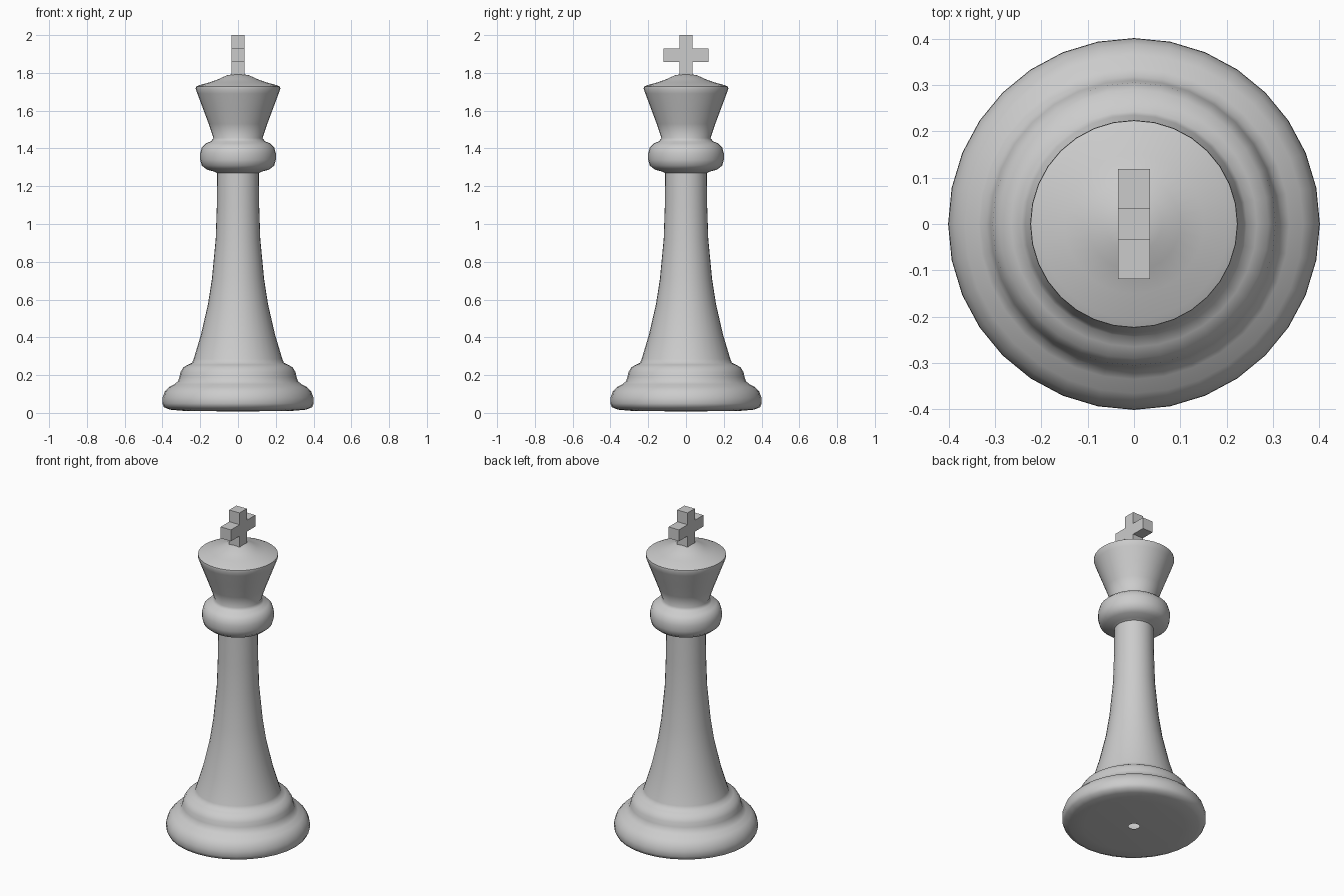
import bpy
import bmesh
from math import radians, tau
from mathutils import Matrix, Vector

cube = bpy.data.objects.get("Cube")
if cube:
    bpy.data.objects.remove(cube, do_unlink=True)

SIDES = 32
GREY = (0.6, 0.6, 0.6, 1)

mat = bpy.data.materials.new("plain grey")
mat.use_nodes = True
mat.diffuse_color = GREY
mat.node_tree.nodes["Principled BSDF"].inputs["Base Color"].default_value = GREY


def add_object(name, bm, angle):
    mesh = bpy.data.meshes.new(name)
    bmesh.ops.recalc_face_normals(bm, faces=bm.faces)
    bm.to_mesh(mesh)
    bm.free()
    mesh.materials.append(mat)
    obj = bpy.data.objects.new(name, mesh)
    bpy.context.collection.objects.link(obj)
    bpy.ops.object.select_all(action='DESELECT')
    obj.select_set(True)
    bpy.context.view_layer.objects.active = obj
    bpy.ops.object.shade_smooth_by_angle(angle=radians(angle))
    return obj


# Turned body: (radius, height) from the small hole underneath to the crown top
profile = [
    (.03, .008), (.28, .01), (.36, .017), (.392, .03), (.401, .05), (.4, .08),
    (.388, .112), (.365, .137), (.335, .152), (.318, .168), (.31, .19),
    (.305, .215), (.29, .24), (.265, .255), (.243, .265), (.235, .285),
    (.196, .415), (.159, .575), (.138, .71), (.118, .92), (.112, 1.1),
    (.11, 1.27), (.125, 1.277), (.165, 1.288), (.192, 1.31), (.2, 1.34), (.2, 1.375),
    (.191, 1.407), (.17, 1.427), (.142, 1.438), (.13, 1.455),
    (.155, 1.53), (.185, 1.61), (.215, 1.69), (.224, 1.715), (.223, 1.727),
    (.205, 1.735), (.15, 1.75), (.1, 1.768), (.06, 1.787), (.025, 1.793), (.0, 1.794),
]
bm = bmesh.new()
verts = [bm.verts.new((r, 0, z)) for r, z in profile]
edges = [bm.edges.new(pair) for pair in zip(verts, verts[1:])]
bmesh.ops.spin(bm, geom=verts + edges, cent=(0, 0, 0), axis=(0, 0, 1),
               angle=tau, steps=SIDES, use_merge=True)
bmesh.ops.remove_doubles(bm, verts=bm.verts, dist=.0005)
add_object("turned_body", bm, 60)

# Cross on top: a central block with its faces extruded into arms
HALF = .035
bm = bmesh.new()
bmesh.ops.create_cube(bm, size=2 * HALF, matrix=Matrix.Translation((0, 0, 1.893)))
for direction, length in (((0, 1, 0), .084), ((0, -1, 0), .084),
                          ((0, 0, 1), .072), ((0, 0, -1), .08)):
    d = Vector(direction)
    bm.normal_update()
    face = max(bm.faces, key=lambda f: f.normal.dot(d))
    new = bmesh.ops.extrude_discrete_faces(bm, faces=[face])["faces"][0]
    arm = bmesh.ops.extrude_face_region(bm, geom=[new])
    bmesh.ops.translate(bm, vec=d * length,
                        verts=[v for v in arm["geom"] if isinstance(v, bmesh.types.BMVert)])
    bm.faces.remove(new)
    bmesh.ops.remove_doubles(bm, verts=bm.verts, dist=.0005)
add_object("cross", bm, 30)
